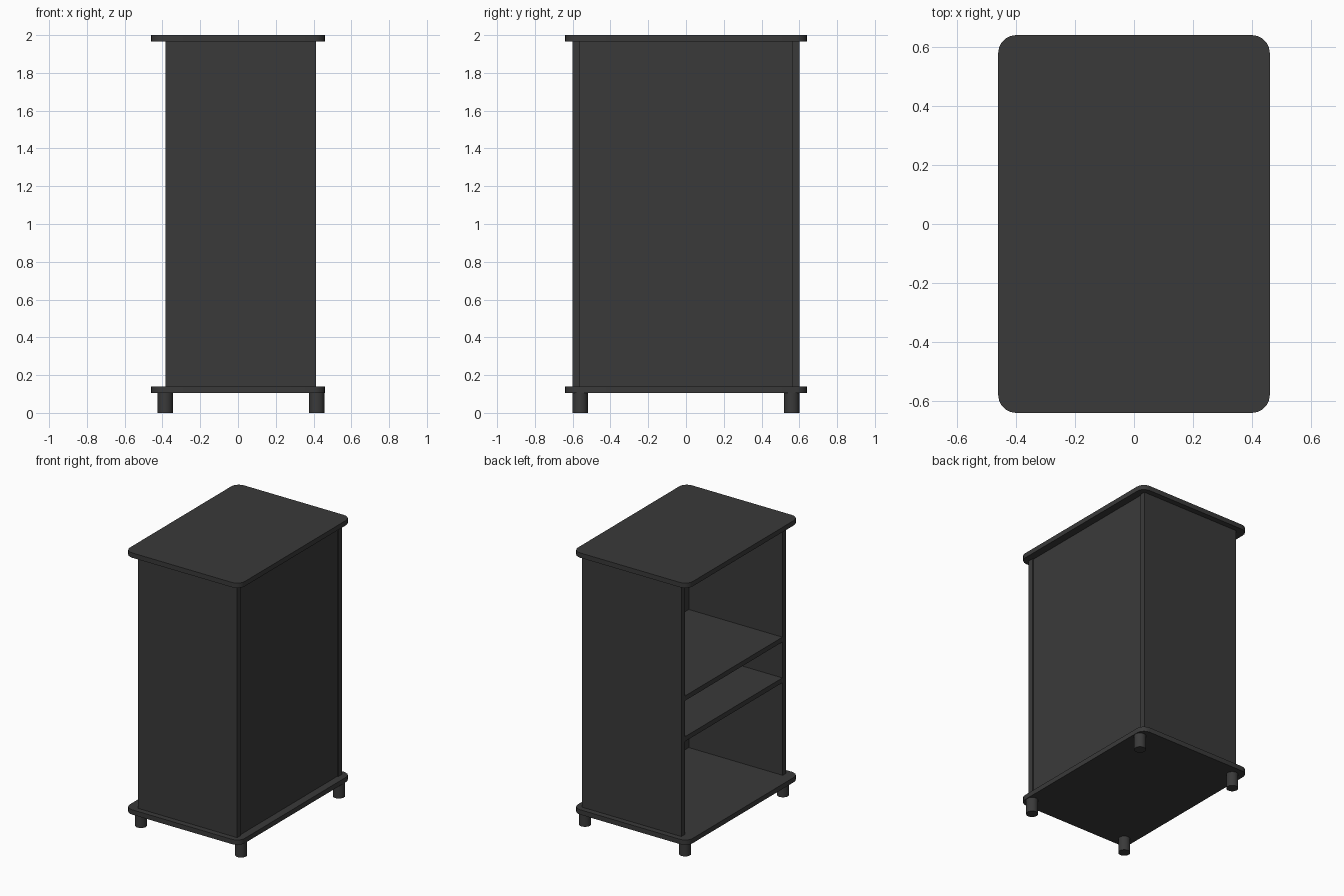
import bpy, bmesh, math

if "Cube" in bpy.data.objects:
    bpy.data.objects.remove(bpy.data.objects["Cube"])

mat = bpy.data.materials.new("dark_grey")
mat.diffuse_color = (0.042, 0.042, 0.042, 1)
mat.use_nodes = True
mat.node_tree.nodes["Principled BSDF"].inputs["Base Color"].default_value = mat.diffuse_color


def finish(name, bm):
    bmesh.ops.recalc_face_normals(bm, faces=bm.faces)
    me = bpy.data.meshes.new(name)
    bm.to_mesh(me)
    bm.free()
    me.materials.append(mat)
    ob = bpy.data.objects.new(name, me)
    bpy.context.collection.objects.link(ob)
    return ob


def smooth(ob):
    bpy.ops.object.select_all(action='DESELECT')
    ob.select_set(True)
    bpy.context.view_layer.objects.active = ob
    bpy.ops.object.shade_smooth_by_angle(angle=math.radians(35))


def box(name, x, y, z, corner=0.0):
    """Box from (min, max) ranges, with optional rounded vertical corners."""
    bm = bmesh.new()
    bmesh.ops.create_cube(bm, size=1)
    for v in bm.verts:
        for i, (lo, hi) in enumerate((x, y, z)):
            v.co[i] = hi if v.co[i] > 0 else lo
    if corner:
        upright = [e for e in bm.edges
                   if abs(e.verts[0].co.z - e.verts[1].co.z) > 1e-4]
        bmesh.ops.bevel(bm, geom=upright, offset=corner, segments=5,
                        profile=0.5, affect='EDGES')
    ob = finish(name, bm)
    if corner:
        smooth(ob)
    return ob


# Top and base plates with rounded corners
for name, z in (("base_plate", (0.105, 0.14)), ("top_plate", (1.965, 2.0))):
    box(name, (-0.46, 0.46), (-0.64, 0.64), z, corner=0.06)

# Side panels
box("front_side_panel", (-0.383, 0.413), (-0.60, -0.56), (0.14, 1.965))
box("back_side_panel", (-0.383, 0.413), (0.56, 0.60), (0.14, 1.965))

# Closing panel on the right, set slightly in; the left side stays open
box("rear_panel", (0.37, 0.405), (-0.56, 0.56), (0.14, 1.965))

# Shelves
for name, top in (("lower_shelf", 0.845), ("upper_shelf", 1.14)):
    box(name, (-0.38, 0.37), (-0.56, 0.56), (top - 0.035, top))

# Round feet
for i, (x, y) in enumerate((x, y) for x in (-0.385, 0.417) for y in (-0.56, 0.56)):
    bm = bmesh.new()
    bmesh.ops.create_cone(bm, cap_ends=True, segments=32, radius1=0.04,
                          radius2=0.04, depth=0.105)
    bmesh.ops.translate(bm, verts=bm.verts, vec=(x, y, 0.0525))
    smooth(finish(f"foot_{i + 1}", bm))
